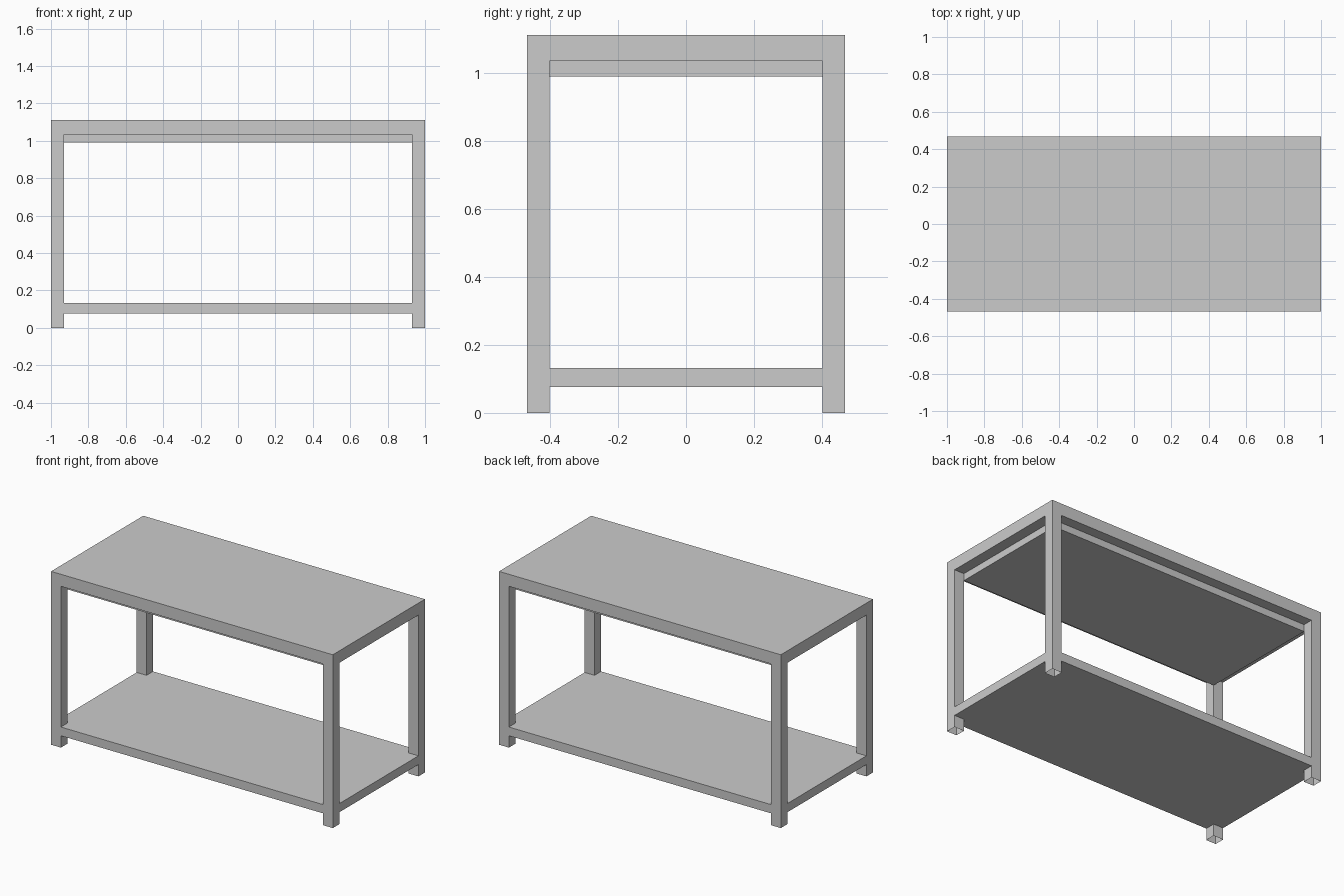
import bpy, bmesh

if "Cube" in bpy.data.objects:
    bpy.data.objects.remove(bpy.data.objects["Cube"])

HX, HY = 1.0, 0.467        # outer half sizes
IX, IY = 0.93, 0.401       # inner faces of the legs


def prism(name, outline, z0, z1, bottom=True, top=True):
    """Extrude a counter-clockwise outline from z0 to z1, with optional caps."""
    bm = bmesh.new()
    lo = [bm.verts.new((x, y, z0)) for x, y in outline]
    hi = [bm.verts.new((x, y, z1)) for x, y in outline]
    n = len(outline)
    for i in range(n):
        j = (i + 1) % n
        bm.faces.new((lo[i], lo[j], hi[j], hi[i]))
    if bottom:
        bm.faces.new(lo[::-1])
    if top:
        bm.faces.new(hi)
    mesh = bpy.data.meshes.new(name)
    bm.to_mesh(mesh)
    bm.free()
    obj = bpy.data.objects.new(name, mesh)
    bpy.context.collection.objects.link(obj)
    return obj


def rect(x0, y0, x1, y1):
    return [(x0, y0), (x1, y0), (x1, y1), (x0, y1)]


# Table top
prism("table_top", rect(-HX, -HY, HX, HY), 1.035, 1.112)

# Inset panel hanging between the legs under the top
prism("under_panel", rect(-IX, -IY, IX, IY), 0.99, 1.035, top=False)

# Lower shelf, flush with the legs and notched around them
prism("lower_shelf", [
    (-IX, -HY), (IX, -HY), (IX, -IY), (HX, -IY), (HX, IY), (IX, IY),
    (IX, HY), (-IX, HY), (-IX, IY), (-HX, IY), (-HX, -IY), (-IX, -IY),
], 0.076, 0.132)

# Four hollow square legs, open at the foot
legs = prism("legs", rect(IX, IY, HX, HY), 0.0, 1.035, bottom=False, top=False)
mirror = legs.modifiers.new("mirror", "MIRROR")
mirror.use_axis = (True, True, False)
mirror.use_mirror_merge = False
